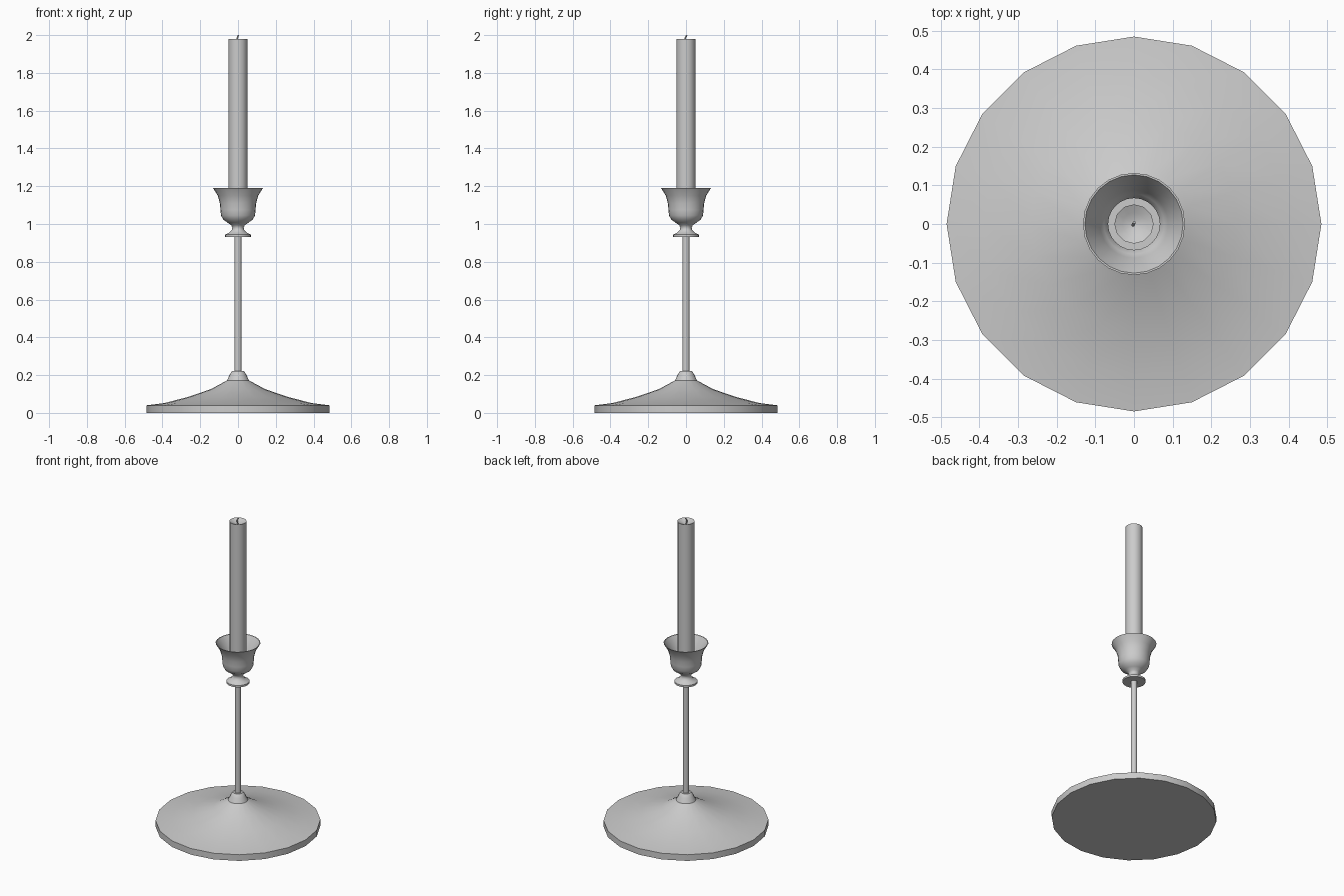
import bpy, bmesh
from math import cos, sin, tau, radians

if "Cube" in bpy.data.objects:
    bpy.data.objects.remove(bpy.data.objects["Cube"])


def lathe(name, profile, sides, angle=35):
    """Spin a bottom-to-top (radius, z) profile around z; radius 0 makes a pole."""
    bm = bmesh.new()
    rings = []
    for r, z in profile:
        n = 1 if r == 0 else sides
        rings.append([bm.verts.new((r * cos(tau * i / sides), r * sin(tau * i / sides), z))
                      for i in range(n)])
    for a, b in zip(rings, rings[1:]):
        for i in range(sides):
            j = (i + 1) % sides
            quad = [a[i % len(a)], a[j % len(a)], b[j % len(b)], b[i % len(b)]]
            bm.faces.new(list(dict.fromkeys(quad)))
    bmesh.ops.recalc_face_normals(bm, faces=bm.faces)
    return finish(name, bm, angle)


def finish(name, bm, angle):
    mesh = bpy.data.meshes.new(name)
    bm.to_mesh(mesh)
    bm.free()
    obj = bpy.data.objects.new(name, mesh)
    bpy.context.collection.objects.link(obj)
    bpy.ops.object.select_all(action='DESELECT')
    obj.select_set(True)
    bpy.context.view_layer.objects.active = obj
    bpy.ops.object.shade_smooth_by_angle(angle=radians(angle))
    return obj


# Flared round foot with a short collar around the stem
lathe("base", [(0, 0), (.485, 0), (.485, .04), (.39, .052), (.27, .083), (.145, .125),
               (.058, .172), (.045, .2), (.035, .218), (.03, .222), (0, .222)], 20)

# Thin upright rod
lathe("stem", [(0, .2), (.019, .2), (.019, .94), (0, .94)], 16)

# Drip disc, neck and flared cup with a hollow inside
lathe("candle_cup", [(0, .932), (.068, .932), (.068, .944), (.045, .955), (.033, .968),
                     (.03, .98), (.035, .993), (.055, 1.007), (.077, 1.022), (.09, 1.045),
                     (.093, 1.075), (.096, 1.11), (.107, 1.15), (.132, 1.19),
                     (.127, 1.19), (.102, 1.15), (.088, 1.12), (.078, 1.10), (.067, 1.09),
                     (.067, 1.05), (0, 1.05)], 24, 50)

# Candle with a slightly melted hollow on top
lathe("candle", [(0, 1.05), (.051, 1.05), (.051, 1.98), (.03, 1.97), (.012, 1.963),
                 (0, 1.962)], 12)

# Short bent wick
curve = bpy.data.curves.new("wick", 'CURVE')
curve.dimensions = '3D'
curve.bevel_depth = .004
curve.bevel_resolution = 1
curve.use_fill_caps = True
path = curve.splines.new('POLY')
points = [(0, 0, 1.955), (-.003, -.003, 1.975), (-.003, -.003, 1.987), (.001, .004, 1.999)]
path.points.add(len(points) - 1)
for p, co in zip(path.points, points):
    p.co = (*co, 1)
bpy.context.collection.objects.link(bpy.data.objects.new("wick", curve))
